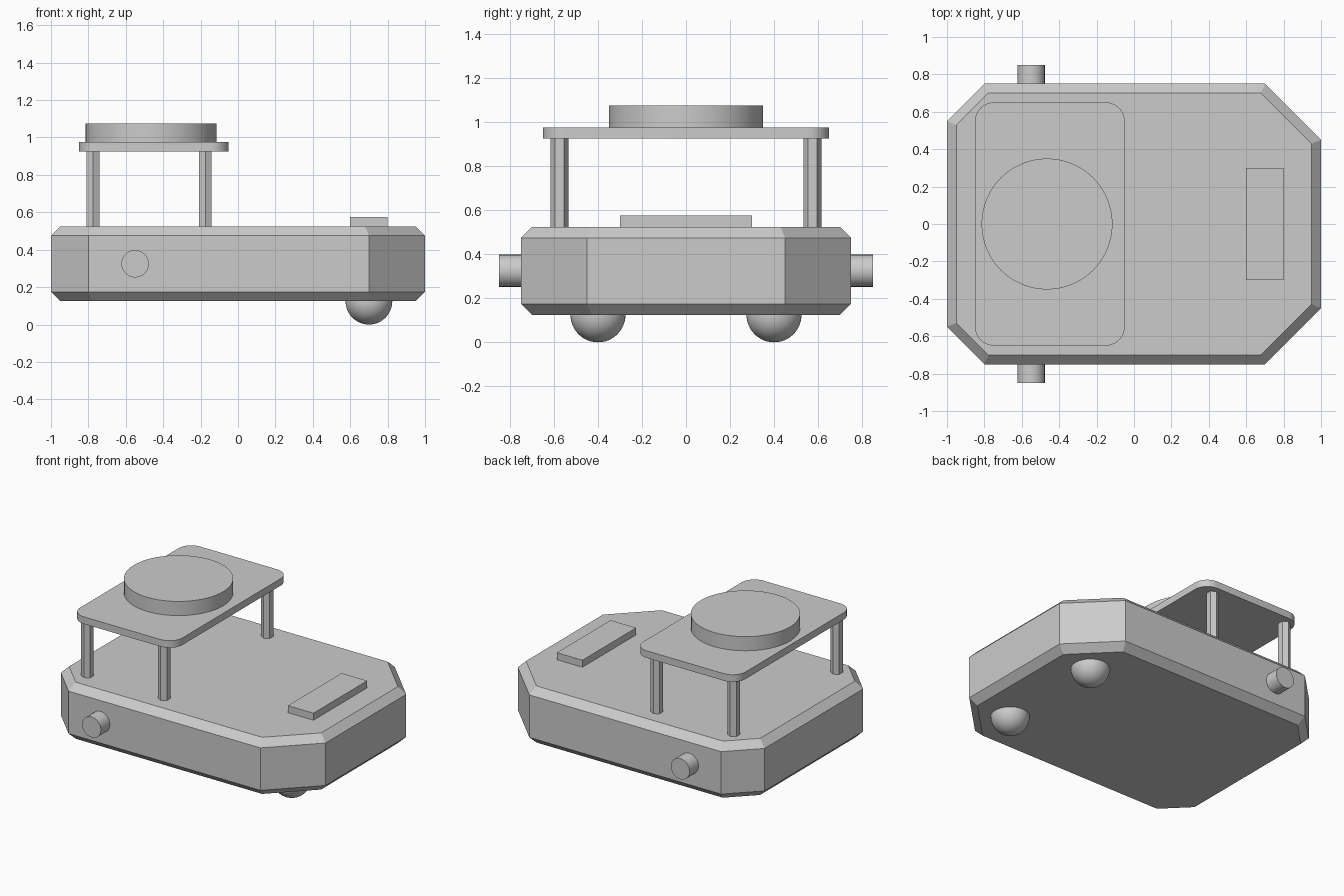
import bpy, bmesh, math

cube = bpy.data.objects.get("Cube")
if cube:
    bpy.data.objects.remove(cube, do_unlink=True)

grey = bpy.data.materials.new("plain grey")
grey.use_nodes = True
colour = (0.6, 0.6, 0.6, 1)
grey.diffuse_color = colour
grey.node_tree.nodes["Principled BSDF"].inputs["Base Color"].default_value = colour


def finish(obj, name, smooth=False):
    obj.name = name
    obj.data.name = name
    obj.data.materials.append(grey)
    if smooth:
        bpy.ops.object.select_all(action='DESELECT')
        obj.select_set(True)
        bpy.context.view_layer.objects.active = obj
        bpy.ops.object.shade_smooth_by_angle(angle=math.radians(35))
    return obj


def prism(name, outline, z0, z1, chamfer=0, smooth=False):
    """Extrude an xy outline, optionally chamfering its top and bottom rims."""
    bm = bmesh.new()
    base = bm.faces.new([bm.verts.new((x, y, z0)) for x, y in outline])
    ext = bmesh.ops.extrude_face_region(bm, geom=[base])
    bmesh.ops.translate(bm, vec=(0, 0, z1 - z0),
                        verts=[v for v in ext["geom"] if isinstance(v, bmesh.types.BMVert)])
    if not any(len(f.verts) == len(outline) and abs(f.calc_center_median().z - z0) < 1e-5
               for f in bm.faces):
        bm.faces.new([v for v in bm.verts if abs(v.co.z - z0) < 1e-5])
    bmesh.ops.recalc_face_normals(bm, faces=bm.faces)
    if chamfer:
        rims = [e for e in bm.edges if abs(e.verts[0].co.z - e.verts[1].co.z) < 1e-5]
        bmesh.ops.bevel(bm, geom=rims, offset=chamfer, segments=1, affect='EDGES')
    mesh = bpy.data.meshes.new(name)
    bm.to_mesh(mesh)
    bm.free()
    obj = bpy.data.objects.new(name, mesh)
    bpy.context.collection.objects.link(obj)
    return finish(obj, name, smooth)


def cylinder(name, loc, radius, depth, sides=64, rot=(0, 0, 0), smooth=True):
    bpy.ops.mesh.primitive_cylinder_add(vertices=sides, radius=radius, depth=depth,
                                        location=loc, rotation=rot)
    return finish(bpy.context.object, name, smooth)


def rounded_rect(cx, hx, hy, r, steps=10):
    pts = []
    for i, (sx, sy) in enumerate([(1, 1), (-1, 1), (-1, -1), (1, -1)]):
        for k in range(steps + 1):
            a = math.pi / 2 * (i + k / steps)
            pts.append((cx + sx * (hx - r) + r * math.cos(a), sy * (hy - r) + r * math.sin(a)))
    return pts


# Chassis with cut corners and chamfered rims
half = [(-1, 0.55), (-0.8, 0.75), (0.7, 0.75), (1, 0.45)]
chassis = half + [(x, -y) for x, y in reversed(half)]
prism("chassis", chassis, 0.125, 0.525, chamfer=0.05)

# Raised sensor bar at the nose
prism("nose_plate", [(0.6, -0.3), (0.8, -0.3), (0.8, 0.3), (0.6, 0.3)], 0.525, 0.575)

# Upper deck with the round turret disc
prism("upper_deck", rounded_rect(-0.45, 0.4, 0.65, 0.1), 0.925, 0.975, smooth=True)
cylinder("turret_disc", (-0.465, 0, 1.025), 0.35, 0.1)

# Parts mirrored across the long axis
for side, s in (("right", -1), ("left", 1)):
    for end, x in (("rear", -0.775), ("front", -0.175)):
        cylinder(f"{end}_post_{side}", (x, s * 0.575, 0.725), 0.04, 0.4, sides=6, smooth=False)
    cylinder(f"axle_stub_{side}", (-0.55, s * 0.795, 0.325), 0.073, 0.11,
             sides=48, rot=(math.pi / 2, 0, 0))
    bpy.ops.mesh.primitive_uv_sphere_add(segments=48, ring_count=24, radius=0.125,
                                         location=(0.7, s * 0.4, 0.125))
    finish(bpy.context.object, f"caster_ball_{side}", smooth=True)
